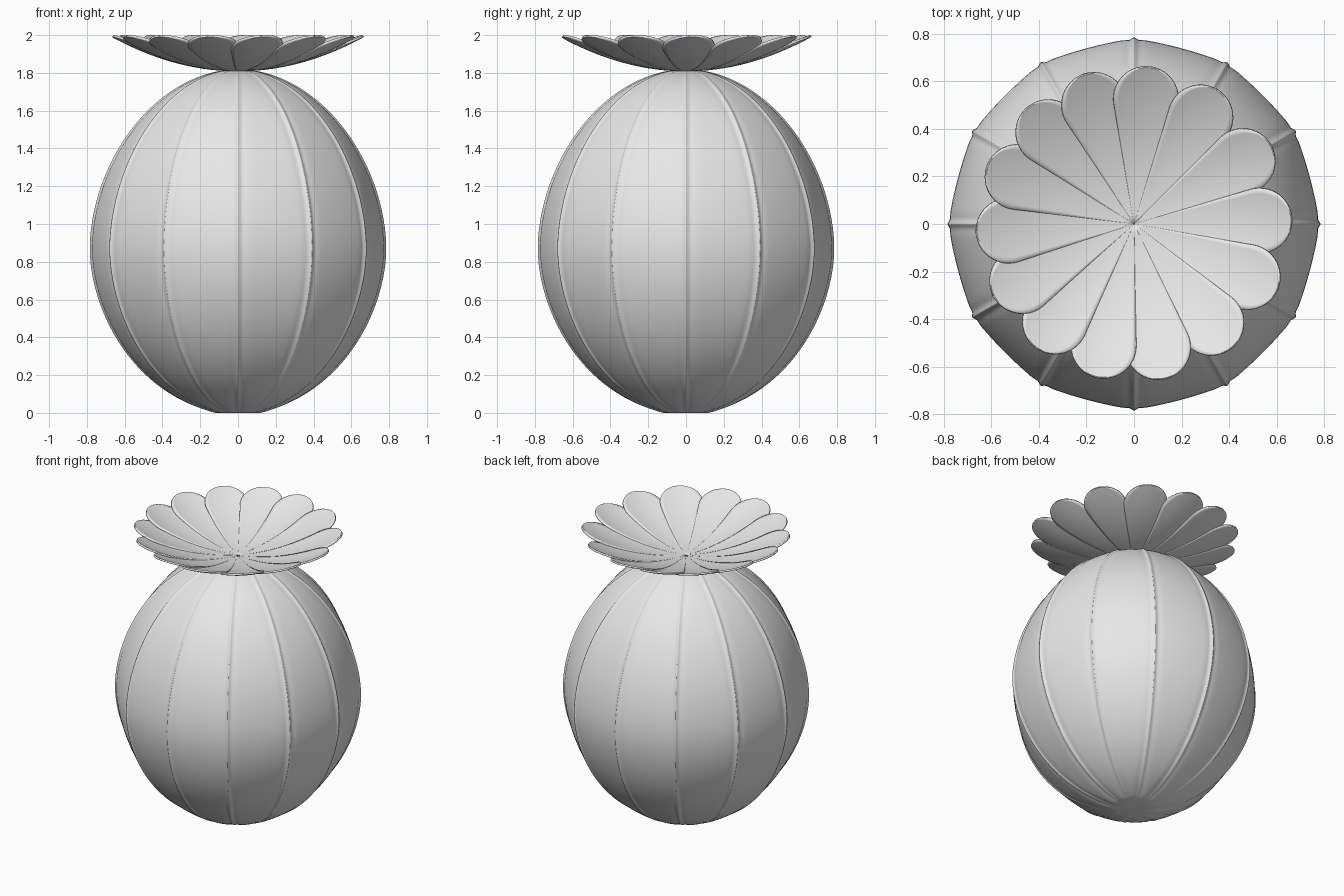
import bpy
import bmesh
from math import sin, cos, tan, asin, pi, radians, exp, sqrt, hypot

cube = bpy.data.objects.get("Cube")
if cube:
    bpy.data.objects.remove(cube)

grey = bpy.data.materials.new("light grey")
grey.use_nodes = True
COLOUR = (0.8, 0.8, 0.8, 1)
grey.diffuse_color = COLOUR
grey.node_tree.nodes["Principled BSDF"].inputs["Base Color"].default_value = COLOUR


def finish(bm, name, angle):
    """Turn a bmesh into a smooth-shaded object."""
    mesh = bpy.data.meshes.new(name)
    bm.to_mesh(mesh)
    bm.free()
    mesh.materials.append(grey)
    obj = bpy.data.objects.new(name, mesh)
    bpy.context.collection.objects.link(obj)
    bpy.ops.object.select_all(action="DESELECT")
    obj.select_set(True)
    bpy.context.view_layer.objects.active = obj
    bpy.ops.object.shade_smooth_by_angle(angle=radians(angle))
    return obj


# Seed pod: egg profile with twelve fine ribs, each between two grooves, and flattened panels
RIBS, STEPS, ROWS = 12, 28, 56
MIDDLE, RADIUS = 0.87, 0.785
HALF = pi / RIBS


def pod_radius(z):
    t = abs(z - MIDDLE) / (0.95 if z > MIDDLE else 0.885)
    return RADIUS * (1 - t ** 1.85) ** 0.52


def ribbed(r, z, d):
    """Radius at angle d away from the nearest rib."""
    scale = min(1, 5 * r)
    arc = r * d / scale
    flat = cos(HALF) / cos(HALF - abs(d))
    panel = (r - 0.004 * scale) * (0.4 + 0.6 * flat)
    rib = 0.012 * exp(-(arc / 0.014) ** 2)
    groove = 0.008 * exp(-(arc / 0.03) ** 2)
    pinch = 0.022 * exp(-z / 0.08) * exp(-(arc / 0.025) ** 2)
    return panel + scale * (rib - groove - pinch)


bm = bmesh.new()
rings = []
low, high = asin(-MIDDLE / 0.885), asin(0.94 / 0.95)
for i in range(ROWS + 1):
    phi = low + (high - low) * i / ROWS
    z = MIDDLE + sin(phi) * (0.95 if phi > 0 else 0.885)
    ring = []
    for rib in range(RIBS):
        for k in range(STEPS):
            u = 2 * k / STEPS - 1
            d = HALF * abs(u) ** 1.8 * (1 if u > 0 else -1)
            a = rib * 2 * HALF + d
            r = ribbed(pod_radius(z), z, d)
            ring.append(bm.verts.new((r * cos(a), r * sin(a), z)))
    rings.append(ring)
count = RIBS * STEPS
for lower, upper in zip(rings, rings[1:]):
    for k in range(count):
        n = (k + 1) % count
        bm.faces.new((lower[k], lower[n], upper[n], upper[k]))
for ring, z, flip in ((rings[0], 0.01, True), (rings[-1], 1.81, False)):
    centre = bm.verts.new((0, 0, z))
    for k in range(count):
        a, b = ring[k], ring[(k + 1) % count]
        bm.faces.new((b, a, centre) if flip else (a, b, centre))
finish(bm, "seed_pod", 50)

# Crown: overlapping round-ended petals forming a shallow dish
TIP, ROUND = 0.66, 0.136
ROUND_CENTRE = TIP - ROUND
SPREAD = asin(ROUND / ROUND_CENTRE)
TANGENT = ROUND_CENTRE * cos(SPREAD) ** 2


def petal_half_width(s):
    if s < TANGENT:
        return s * tan(SPREAD)
    return sqrt(max(ROUND ** 2 - (s - ROUND_CENTRE) ** 2, 1e-7))


def petal(angle, index):
    bm = bmesh.new()
    along = [0.003 + (TANGENT - 0.003) * i / 14 for i in range(14)]
    along += [TANGENT + (TIP - TANGENT) * sin(pi / 2 * i / 14) for i in range(15)]
    grid = []
    for s in along:
        row = []
        for j in range(13):
            side = petal_half_width(s) * (j / 6 - 1)
            r = hypot(s, side)
            tilt = 0.04 * side * s / TIP
            z = 1.82 + 0.18 * (r / TIP) ** 2 + 0.4 * side ** 2 + tilt
            row.append(bm.verts.new((s * cos(angle) - side * sin(angle),
                                     s * sin(angle) + side * cos(angle), z)))
        grid.append(row)
    for a, b in zip(grid, grid[1:]):
        for j in range(12):
            bm.faces.new((a[j], b[j], b[j + 1], a[j + 1]))
    obj = finish(bm, f"crown_petal_{index + 1}", 60)
    solid = obj.modifiers.new("thickness", "SOLIDIFY")
    solid.thickness = 0.012
    solid.offset = -1


PETAL_ANGLES = (84.5, 58, 30, 1.5, -25, -52, -79, -104, -129, -153, -177, 158, 133, 108.5)
for index, degrees in enumerate(PETAL_ANGLES):
    petal(radians(degrees), index)
